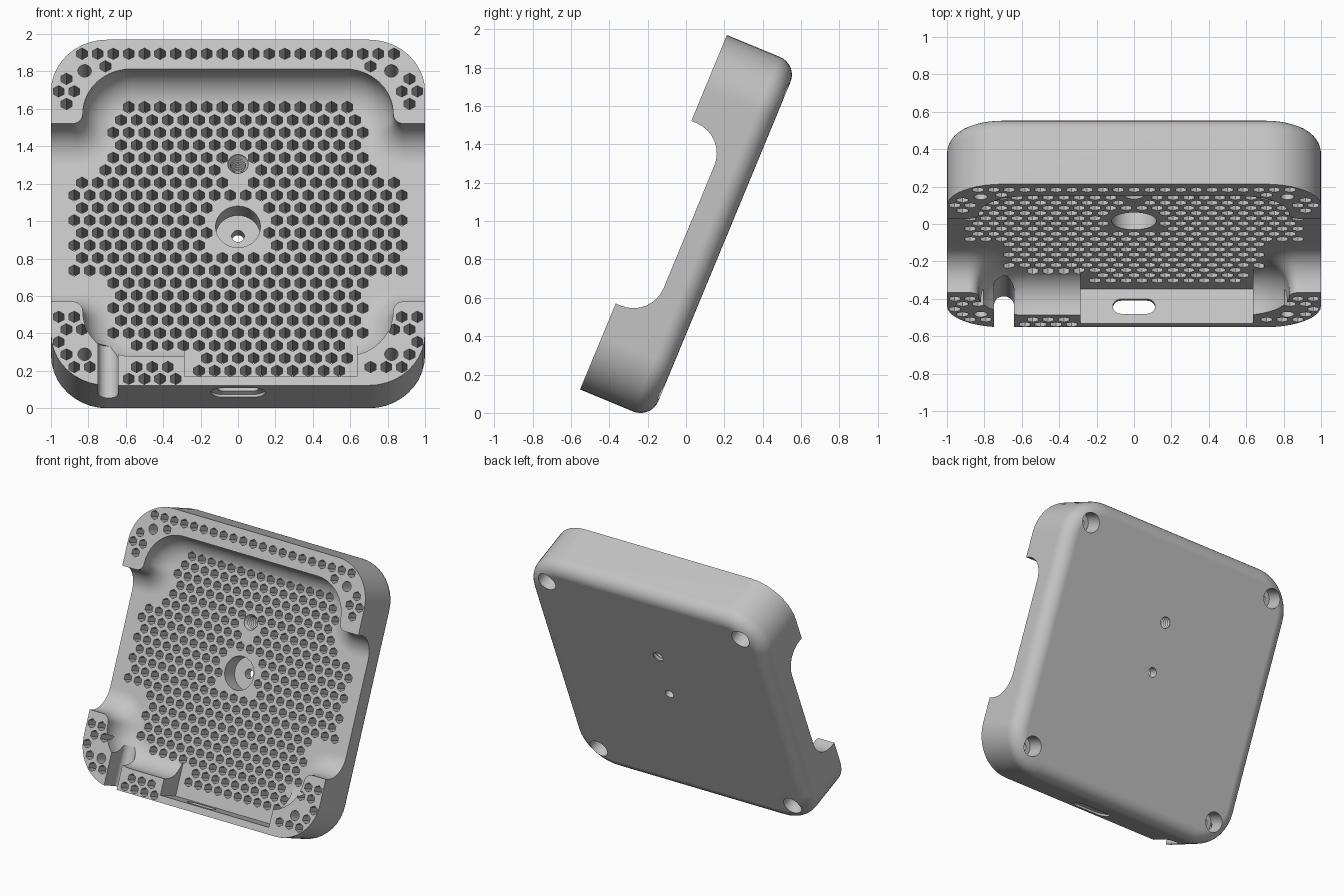
import bpy, bmesh
from math import sin, cos, pi, radians, atan2
from mathutils import Vector

if "Cube" in bpy.data.objects:
    bpy.data.objects.remove(bpy.data.objects["Cube"])

TILT = radians(22.5)
FLOOR, THICK = 0.2, 0.4
PITCH, ROW = 0.0834, 0.0725


def place(x, v, d):
    """Case coordinates (across, up the face, depth behind the face) to world."""
    return Vector((x, -0.552 + v * sin(TILT) + d * cos(TILT),
                   0.122 + v * cos(TILT) - d * sin(TILT)))


def loft(bm, rings):
    """Closed solid through rings of equal length."""
    loops = [[bm.verts.new(place(*p)) for p in ring] for ring in rings]
    for a, b in zip(loops, loops[1:]):
        for i in range(len(a)):
            j = (i + 1) % len(a)
            bm.faces.new((a[i], a[j], b[j], b[i]))
    bm.faces.new(loops[0])
    bm.faces.new(loops[-1])


def make(name, *solids):
    bm = bmesh.new()
    for rings in solids:
        loft(bm, rings)
    bmesh.ops.recalc_face_normals(bm, faces=bm.faces)
    mesh = bpy.data.meshes.new(name)
    bm.to_mesh(mesh)
    bm.free()
    obj = bpy.data.objects.new(name, mesh)
    bpy.context.collection.objects.link(obj)
    return obj


def outline(corners, inset, d, n=10):
    """Right-angled outline with round corners, inset towards its inside."""
    pts = []
    for x, v, sx, sv, r, turn in corners:
        mid = atan2(sv, sx)
        rad = r - turn * inset
        for i in range(n + 1):
            a = mid + turn * (i / n - 0.5) * pi / 2
            pts.append((x - sx * r + rad * cos(a), v - sv * r + rad * sin(a), d))
    return pts


def filleted(corners, start, depth, r, n=8):
    """Straight walls from start, then a quarter-round into the far face."""
    steps = [i / n * pi / 2 for i in range(n + 1)]
    return [outline(corners, 0, start)] + [
        outline(corners, r * (1 - cos(a)), depth - r + r * sin(a)) for a in steps]


def turned(x, v, profile, n=24, phase=0):
    """Round or polygonal hole from (radius, depth) pairs."""
    return [[(x + r * cos(phase + 2 * pi * i / n), v + r * sin(phase + 2 * pi * i / n), d)
             for i in range(n)] for r, d in profile]


def capsule(x0, d0, x1, d1, r, v, n=10):
    """Stadium ring lying in the across-depth plane."""
    a0 = atan2(d1 - d0, x1 - x0)
    return [(cx + r * cos(a0 + s + pi * i / n), v, cd + r * sin(a0 + s + pi * i / n))
            for cx, cd, s in ((x1, d1, -pi / 2), (x0, d0, pi / 2)) for i in range(n + 1)]


def box(x0, x1, v0, v1, d0, d1):
    return [[(x0, v0, d), (x1, v0, d), (x1, v1, d), (x0, v1, d)] for d in (d0, d1)]


# Outer case: rounded square with a rounded back edge
square = [(1, 0, 1, -1, 0.3, 1), (1, 2, 1, 1, 0.3, 1),
          (-1, 2, -1, 1, 0.3, 1), (-1, 0, -1, -1, 0.3, 1)]
case = make("case", filleted(square, 0, THICK, 0.1))

# Tray cavity opening through both sides
IN, LO, HI, ARM = 0.83, 0.485, 1.515, 1.3
half = [(ARM, LO, 1, -1, 0.2, 1), (ARM, HI, 1, 1, 0.2, 1),
        (IN, HI, -1, -1, 0.055, -1), (IN, 2 - 0.168, 1, 1, 0.26, 1)]
other = [(-x, 2 - v, -sx, -sv, r, t) for x, v, sx, sv, r, t in half]
# The second half is the first turned half a circle; close both with the lower-right step
step = (IN, LO, -1, 1, 0.055, -1)
corner = (IN, 0.168, 1, -1, 0.26, 1)


def turn_round(c):
    return (-c[0], 2 - c[1], -c[2], -c[3], c[4], c[5])


cross = half + [turn_round(corner), turn_round(step)] + other + [corner, step]
cutters = [make("cavity_cutter", filleted(cross, -0.1, FLOOR, 0.17))]

# Connector recess, cable slot and port through the lower wall
cutters.append(make("recess_cutter", box(-0.285, 0.635, 0.05, 0.36, -0.1, FLOOR + 0.001)))
cutters.append(make("cable_slot_cutter",
                    [capsule(-0.695, -0.2, -0.695, 0.125, 0.054, v) for v in (-0.1, 0.3)]))
cutters.append(make("port_cutter", [capsule(-w, 0.1, w, 0.1, r, v) for w, r, v in
                                    ((0.08, 0.065, -0.05), (0.08, 0.065, 0.015),
                                     (0.07, 0.043, 0.025), (0.07, 0.043, 0.1))]))

# Screw holes, centre hole and threaded hole
rounds = [turned(x, v, [(0.036, -0.05), (0.036, 0.27), (0.072, 0.27), (0.072, 0.5)])
          for x in (-0.82, 0.82) for v in (0.18, 1.82)]
rounds.append(turned(0, 1, [(0.12, -0.05), (0.12, 0.33), (0.034, 0.33), (0.034, 0.5)], 40))
thread = [(0.055, -0.05), (0.055, FLOOR + 0.005)]
thread += [(0.04 if i % 2 else 0.05, FLOOR + 0.015 + 0.012 * i) for i in range(16)]
rounds.append(turned(0, 1.364, thread + [(0.05, 0.5)]))
cutters.append(make("round_hole_cutter", *rounds))

# Honeycomb of blind hexagonal holes
hexes = []


def hexagon(x, v, depth):
    hexes.append(turned(x, v, [(0.033, -0.05), (0.033, depth)], 6, pi / 6))


def floor_limit(k):
    if 6 <= k <= 13:
        return 0.89
    if k == 5:
        return 0.72
    return 0.6 if k == 0 or k >= 19 else 0.68


for k in range(22):
    v = 1.69 - k * ROW
    for i in range(-11, 12):
        x = (i + 0.5 * (k % 2)) * PITCH
        near_centre = (Vector((x, v - 1)).length < 0.17
                       or Vector((x, v - 1.364)).length < 0.085)
        if abs(x) < floor_limit(k) and not near_centre and (k < 20 or x > -0.23):
            hexagon(x, v, 0.34)

# Holes in the raised rim, as row number and steps from the centre line
rim = {0: range(11), 1: [8.5], 2: [11], 3: [10.5, 11.5], 4: [11], 21: [10.5, 11.5],
       22: [10, 11], 23: [11.5], 24: [11], 25: [9.5, 10.5]}
for k, steps in rim.items():
    for s in steps:
        for side in ((1, -1) if s else (1,)):
            hexagon(side * s * PITCH, 1.919 - k * ROW, 0.28)
hexagon(8.5 * PITCH, 1.919 - 25 * ROW, 0.28)
for s in (4.5, 5.5, 6.5):
    hexagon(-s * PITCH, 1.919 - 25 * ROW, 0.28)
for s in (4, 5, 6, 7):
    hexagon(-s * PITCH, 1.919 - 26 * ROW + 0.004, 0.28)
cutters.append(make("honeycomb_cutter", *hexes))

# Cut everything out of the case
for cutter in cutters:
    mod = case.modifiers.new(cutter.name, "BOOLEAN")
    mod.operation, mod.solver, mod.object = "DIFFERENCE", "EXACT", cutter
bpy.context.view_layer.update()
cut = bpy.data.meshes.new_from_object(case.evaluated_get(bpy.context.evaluated_depsgraph_get()))
case.modifiers.clear()
case.data = cut
case.data.name = "case"
for cutter in cutters:
    bpy.data.objects.remove(cutter)

# Single grey plastic
grey = bpy.data.materials.new("light_grey")
grey.use_nodes = True
colour = (0.55, 0.55, 0.55, 1)
grey.diffuse_color = colour
grey.node_tree.nodes["Principled BSDF"].inputs["Base Color"].default_value = colour
case.data.materials.clear()
case.data.materials.append(grey)

bpy.ops.object.select_all(action="DESELECT")
case.select_set(True)
bpy.context.view_layer.objects.active = case
bpy.ops.object.shade_smooth_by_angle(angle=radians(30))
weighted = case.modifiers.new("even_shading", "WEIGHTED_NORMAL")
weighted.keep_sharp = True
